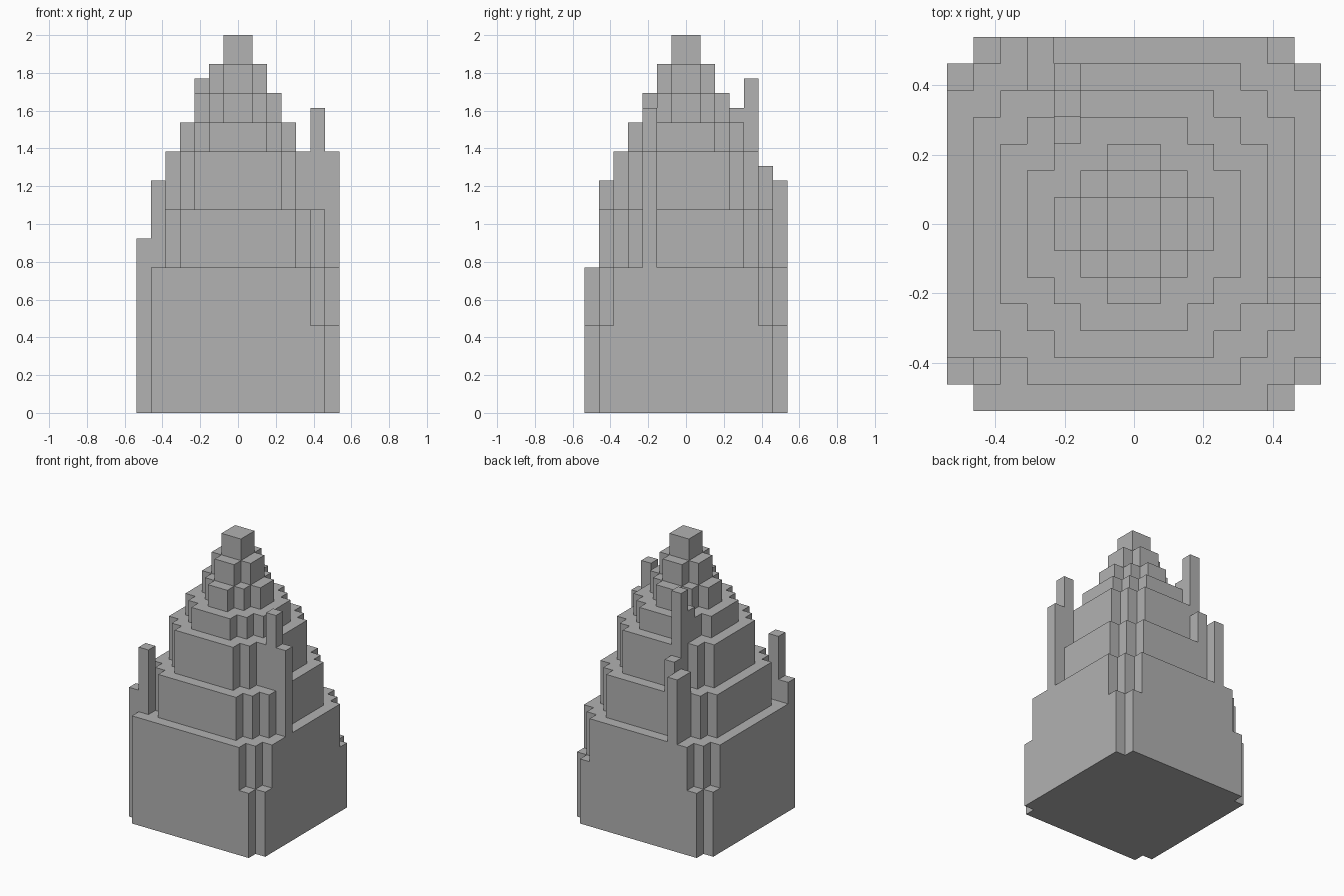
import bpy
import bmesh

if "Cube" in bpy.data.objects:
    bpy.data.objects.remove(bpy.data.objects["Cube"], do_unlink=True)

U = 1 / 13  # one block

# Single stone colour
stone = bpy.data.materials.new("stone_grey")
stone.use_nodes = True
grey = (0.445, 0.445, 0.445, 1)
stone.diffuse_color = grey
bsdf = stone.node_tree.nodes["Principled BSDF"]
bsdf.inputs["Base Color"].default_value = grey
bsdf.inputs["Roughness"].default_value = 0.9


def prism(name, outline, z0, z1):
    """Extrude a counter-clockwise outline, given in blocks, from z0 to z1."""
    bm = bmesh.new()
    base = bm.faces.new([bm.verts.new((x * U, y * U, z0 * U)) for x, y in outline])
    top = bmesh.ops.extrude_face_region(bm, geom=[base], use_keep_orig=True)["geom"]
    verts = [v for v in top if isinstance(v, bmesh.types.BMVert)]
    bmesh.ops.translate(bm, verts=verts, vec=(0, 0, (z1 - z0) * U))
    bmesh.ops.recalc_face_normals(bm, faces=bm.faces[:])
    mesh = bpy.data.meshes.new(name)
    bm.to_mesh(mesh)
    bm.free()
    mesh.materials.append(stone)
    obj = bpy.data.objects.new(name, mesh)
    bpy.context.collection.objects.link(obj)
    return obj


def stepped_outline(r, sides):
    """Square of half width r; each corner is stepped back to a flat half width a."""
    points = []
    for turn, a in enumerate(sides):
        if a == r:
            corner = [(r, r)]
        else:
            corner = [(r, a), (r - 1, a), (r - 1, r - 1), (a, r - 1), (a, r)]
        for x, y in corner:
            for _ in range(turn):
                x, y = -y, x
            if (x, y) not in points:
                points.append((x, y))
    return points


# Tiers: name, half width, flat half width at the four corners, bottom, top
tiers = [
    ("base_foot", 7, [6] * 4, 0, 6),
    ("base_upper", 7, [5, 5, 6, 5], 6, 10),
    ("lower_tier", 6, [4] * 4, 10, 14),
    ("middle_tier", 5, [3] * 4, 14, 18),
    ("upper_tier", 4, [2] * 4, 18, 20),
    ("neck_tier", 3, [1] * 4, 20, 22),
    ("crown_tier", 2, [1] * 4, 22, 24),
    ("tip", 1, [1] * 4, 24, 26),
]
for name, r, sides, z0, z1 in tiers:
    prism(name, stepped_outline(r, sides), z0, z1)

# Side spires: name, x range, y range, top; all rise from the base
spires = [
    ("front_spire_low", -7, -6, -6, -5, 12),
    ("front_spire_high", -6, -5, -6, -5, 16),
    ("side_spire_low", 6, 7, -3, -2, 18),
    ("side_spire_high", 5, 6, -3, -2, 21),
    ("back_spire_low", -4, -3, 5, 7, 16),
    ("back_spire_step", -3, -2, 5, 6, 17),
    ("back_spire_high", -3, -2, 4, 5, 23),
    ("back_spire_inner", -3, -2, 3, 4, 21),
]
for name, x0, x1, y0, y1, top in spires:
    prism(name, [(x0, y0), (x1, y0), (x1, y1), (x0, y1)], 10, top)
